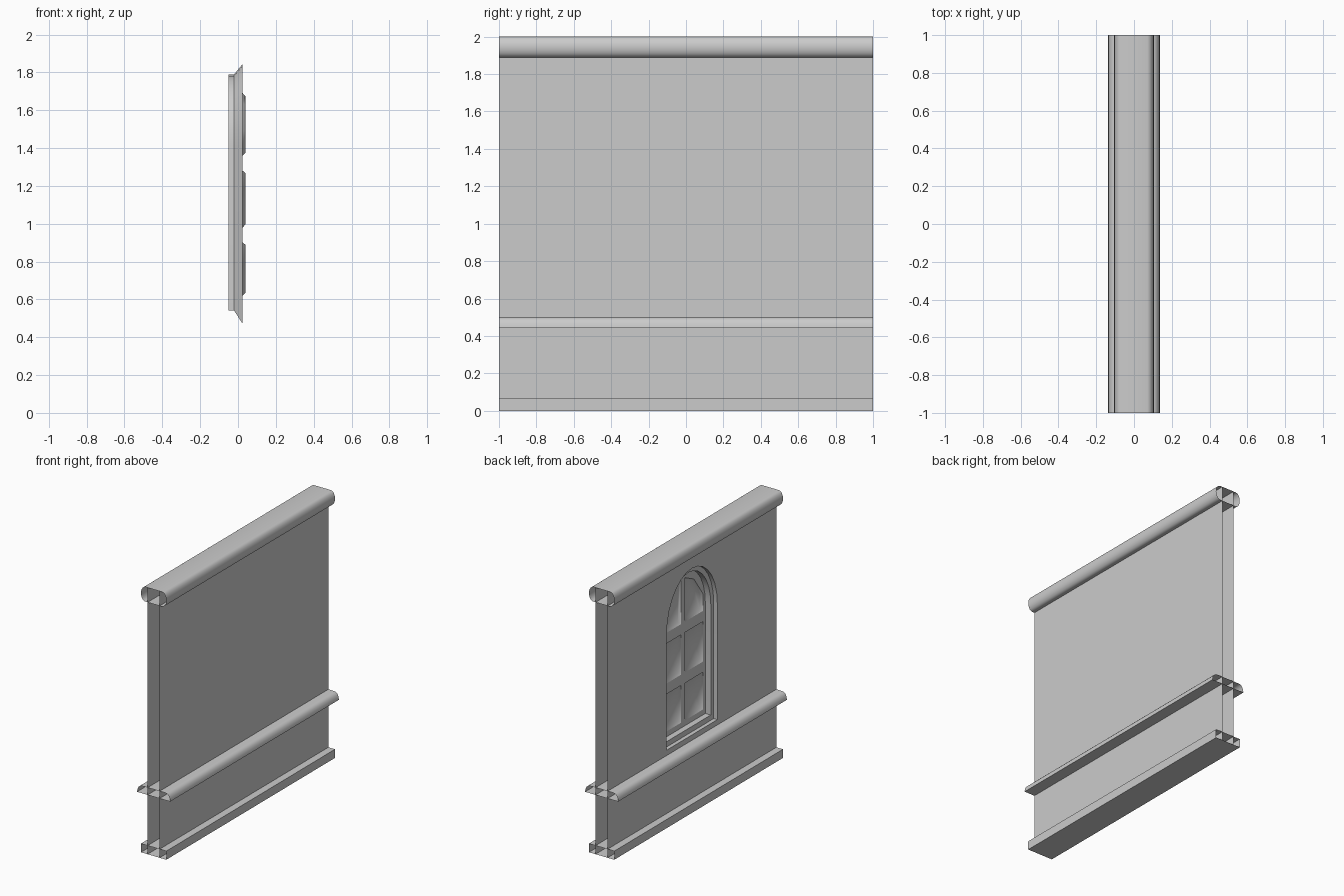
import bpy, bmesh, math

cube = bpy.data.objects.get("Cube")
if cube:
    bpy.data.objects.remove(cube)

plaster = bpy.data.materials.new("plain grey")
plaster.use_nodes = True
GREY = (0.6, 0.6, 0.6, 1)
plaster.diffuse_color = GREY
plaster.node_tree.nodes["Principled BSDF"].inputs["Base Color"].default_value = GREY


def finish(name, bm, angle=35):
    me = bpy.data.meshes.new(name)
    bm.to_mesh(me)
    bm.free()
    ob = bpy.data.objects.new(name, me)
    bpy.context.collection.objects.link(ob)
    me.materials.append(plaster)
    bpy.ops.object.select_all(action='DESELECT')
    ob.select_set(True)
    bpy.context.view_layer.objects.active = ob
    bpy.ops.object.shade_smooth_by_angle(angle=math.radians(angle))
    return ob


def ring(bm, x, loop):
    """Closed loop of (y, z) points at depth x."""
    vs = [bm.verts.new((x, y, z)) for y, z in loop]
    for a, b in zip(vs, vs[1:] + vs[:1]):
        bm.edges.new((a, b))
    return vs


def bridge(bm, a, b):
    n = len(a)
    for i in range(n):
        j = (i + 1) % n
        bm.faces.new((a[i], b[i], b[j], a[j]))


def sheet(name, x, loops, normal):
    """Flat sheet: first loop is the outline, the others are holes."""
    bm = bmesh.new()
    for loop in loops:
        ring(bm, x, loop)
    bmesh.ops.triangle_fill(bm, edges=bm.edges[:], use_beauty=True, normal=(normal, 0, 0))
    for f in bm.faces:
        f.normal_update()
        if f.normal.x * normal < 0:
            f.normal_flip()
    return finish(name, bm)


def moulding(name, half):
    """Open-ended tube along y; half is the +x profile from bottom to top."""
    prof = half + [(-x, z) for x, z in reversed(half)]
    bm = bmesh.new()
    ends = [[bm.verts.new((x, y, z)) for x, z in prof] for y in (-1, 1)]
    bridge(bm, *ends)
    bmesh.ops.recalc_face_normals(bm, faces=bm.faces[:])
    # make sure the tube faces outward
    top = max(bm.faces, key=lambda f: f.calc_center_median().z)
    if top.normal.z < 0:
        bmesh.ops.reverse_faces(bm, faces=bm.faces[:])
    return finish(name, bm)


def arch(w, bottom, spring, top, n=14):
    """Round-headed opening outline."""
    head = [(w * math.cos(math.pi * i / n),
             spring + (top - spring) * math.sin(math.pi * i / n)) for i in range(n + 1)]
    return [(-w, bottom), (w, bottom)] + head


SPRING = 1.41
opening = arch(0.30, 0.54, SPRING, 1.79)
inner = arch(0.265, 0.58, SPRING, 1.75)
outer = arch(0.36, 0.47, SPRING, 1.845)
FACE, LEDGE, BACK, PIT = -0.05, -0.02, 0.025, 0.04

# Wall faces
border = [(-1, 0), (1, 0), (1, 2), (-1, 2)]
sheet("plain_wall", 0.05, [border], 1)
sheet("window_wall", FACE, [border, opening], -1)

# Horizontal mouldings
moulding("base_plinth", [(0.105, 0), (0.105, 0.065)])
curve = [(0.1 + 0.0375 * math.cos(t * math.pi / 8), 0.445 + 0.055 * math.sin(t * math.pi / 8))
         for t in range(5)]
moulding("dado_rail", curve)
bulge = [(0.07 + 0.035 * math.cos(t * math.pi / 10), 1.945 + 0.055 * math.sin(t * math.pi / 10))
         for t in range(-5, 6)]
moulding("cornice", bulge)

# Window frame: reveal, ledge, inner reveal and the splayed hidden back
bm = bmesh.new()
steps = [ring(bm, x, l) for x, l in
         ((FACE, opening), (LEDGE, opening), (LEDGE, inner), (BACK, inner))]
for a, b in zip(steps, steps[1:]):
    bridge(bm, b, a)
splay = ring(bm, BACK, outer)
bridge(bm, steps[1], splay)
finish("window_frame", bm)

# Six recessed panes in a back panel
panes = []
for side in (-1, 1):
    for low, high, clip in ((0.62, 0.9, 0), (0.98, 1.28, 0), (1.36, 1.69, 0.2)):
        pts = [(0.025, low), (0.235, low), (0.235, high - clip), (0.13, high - clip / 4), (0.025, high)]
        panes.append([(side * y, z) for y, z in pts])
sheet("window_panel", BACK, [outer] + panes, -1)

bm = bmesh.new()
for pane in panes:
    cy = sum(p[0] for p in pane) / len(pane)
    cz = sum(p[1] for p in pane) / len(pane)
    rim = ring(bm, BACK, pane)
    floor = ring(bm, PIT, [(cy + (y - cy) * 0.85, cz + (z - cz) * 0.9) for y, z in pane])
    bridge(bm, rim, floor)
    bm.faces.new(floor)
bmesh.ops.recalc_face_normals(bm, faces=bm.faces[:])
for f in bm.faces:
    f.normal_update()
if sum(f.normal.x * f.calc_area() for f in bm.faces) > 0:
    bmesh.ops.reverse_faces(bm, faces=bm.faces[:])
finish("window_panes", bm, 80)
